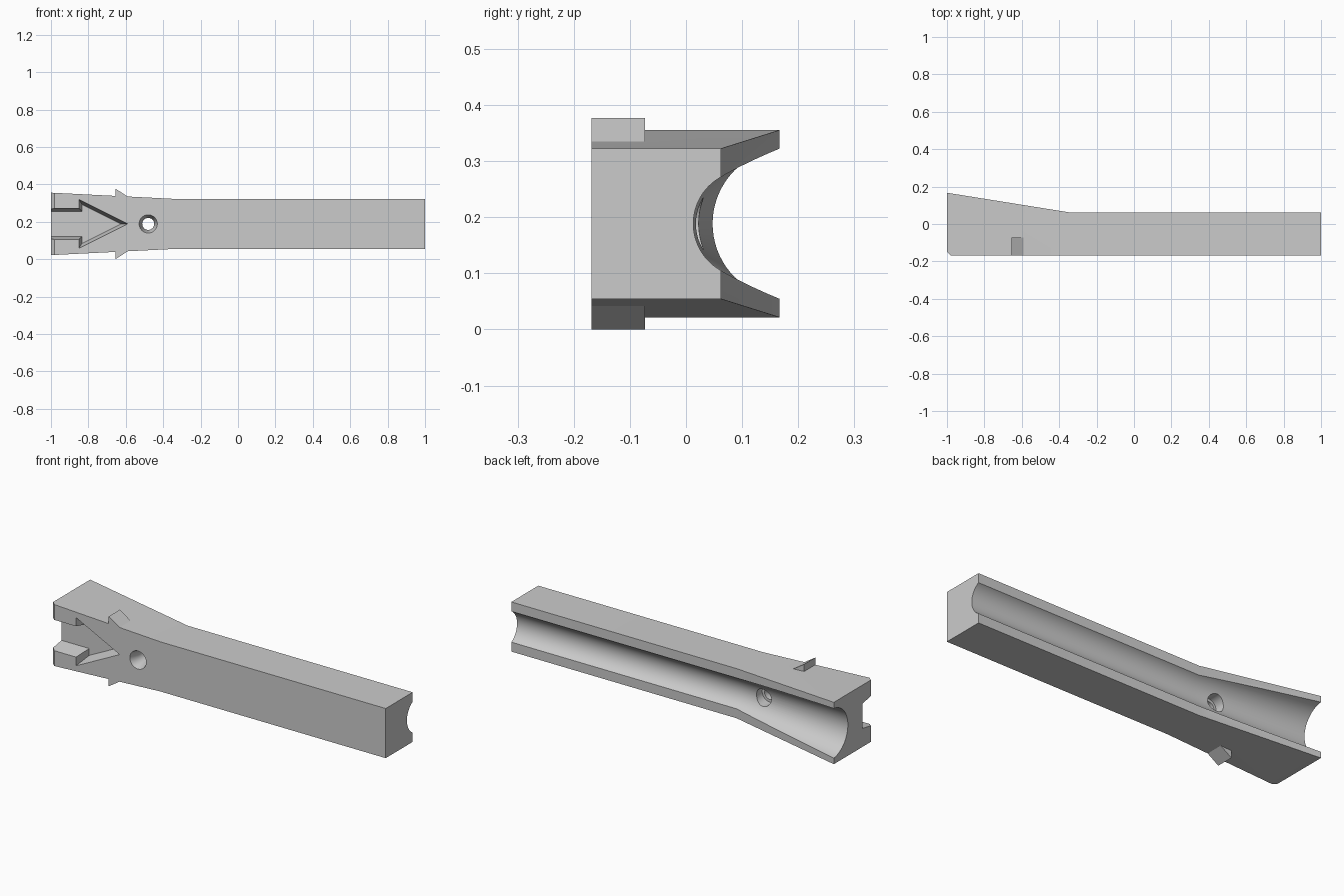
import bpy
import bmesh
from math import cos, sin, pi
from mathutils import Vector

if "Cube" in bpy.data.objects:
    bpy.data.objects.remove(bpy.data.objects["Cube"], do_unlink=True)

MID = 0.1885      # height of the long axis
FRONT = -0.168    # front face
BEND = -0.345     # where the flared end begins

grey = bpy.data.materials.new("plain grey")
grey.use_nodes = True
grey.diffuse_color = (0.6, 0.6, 0.6, 1)
grey.node_tree.nodes["Principled BSDF"].inputs["Base Color"].default_value = (0.6, 0.6, 0.6, 1)


def loft(name, rings):
    """Closed solid through a row of matching rings of points."""
    bm = bmesh.new()
    rows = [[bm.verts.new(p) for p in ring] for ring in rings]
    n = len(rows[0])
    for a, b in zip(rows, rows[1:]):
        for i in range(n):
            j = (i + 1) % n
            bm.faces.new((a[i], a[j], b[j], b[i]))
    bm.faces.new(rows[0])
    bm.faces.new(rows[-1])
    bmesh.ops.recalc_face_normals(bm, faces=bm.faces)
    mesh = bpy.data.meshes.new(name)
    bm.to_mesh(mesh)
    bm.free()
    mesh.materials.append(grey)
    obj = bpy.data.objects.new(name, mesh)
    bpy.context.collection.objects.link(obj)
    return obj


def section(x, half, front, back):
    return [Vector((x, y, MID + z)) for y, z in
            ((front, -half), (back, -half), (back, half), (front, half))]


def circle_x(x, yc, r, n=72):
    return [Vector((x, yc + r * cos(2 * pi * i / n), MID + r * sin(2 * pi * i / n)))
            for i in range(n)]


def circle_y(x, y, r, n=48):
    return [Vector((x + r * cos(2 * pi * i / n), y, MID + r * sin(2 * pi * i / n)))
            for i in range(n)]


def combine(target, tool, operation):
    mod = target.modifiers.new(tool.name, "BOOLEAN")
    mod.operation = operation
    mod.solver = "EXACT"
    mod.object = tool
    bpy.ops.object.select_all(action="DESELECT")
    target.select_set(True)
    bpy.context.view_layer.objects.active = target
    bpy.ops.object.modifier_apply(modifier=mod.name)
    bpy.data.objects.remove(tool, do_unlink=True)


# Bar with a flared, chamfered end
bar = loft("grooved_bar", [
    section(-1, 0.167, FRONT + 0.02, 0.167),
    section(-0.98, 0.166, FRONT, 0.1638),
    section(BEND, 0.134, FRONT, 0.062),
    section(1, 0.134, FRONT, 0.062)])

# Barbs on the top and bottom edges
for side, name in ((1, "top_barb"), (-1, "bottom_barb")):
    outline = [(-0.655, 0.13), (-0.655, 0.1885), (-0.59, 0.1465), (-0.59, 0.13)]
    barb = loft(name, [[Vector((x, y, MID + side * z)) for x, z in outline]
                       for y in (FRONT, -0.073)])
    combine(bar, barb, "UNION")

# Round groove along the back, widening at the flared end
groove = loft("groove_cutter", [
    circle_x(-1.05, 0.188, 0.138),
    circle_x(BEND, 0.108, 0.095),
    circle_x(1.05, 0.108, 0.095)])
combine(bar, groove, "DIFFERENCE")


# Arrow pocket with sloped walls, open at the flared end
def arrow(y, inset):
    tip = -0.59 - 2.236 * inset
    neck = -0.85 + inset
    shaft = 0.083 - inset
    half = [(-1.1, shaft), (neck, shaft), (neck, (tip - neck) / 2)]
    outline = half + [(tip, 0)] + [(x, -z) for x, z in reversed(half)]
    return [Vector((x, y, MID + z)) for x, z in outline]


pocket = loft("pocket_cutter", [arrow(FRONT - 0.01, -0.002), arrow(-0.078, 0.016)])
combine(bar, pocket, "DIFFERENCE")

# Screw hole, countersunk in front and counterbored behind
hole = loft("hole_cutter", [circle_y(-0.48, y, r) for y, r in (
    (FRONT - 0.02, 0.055), (-0.115, 0.032), (-0.03, 0.032), (-0.03, 0.046), (0.25, 0.046))])
combine(bar, hole, "DIFFERENCE")

bar.select_set(True)
bpy.context.view_layer.objects.active = bar
bpy.ops.object.shade_smooth_by_angle(angle=0.4)
